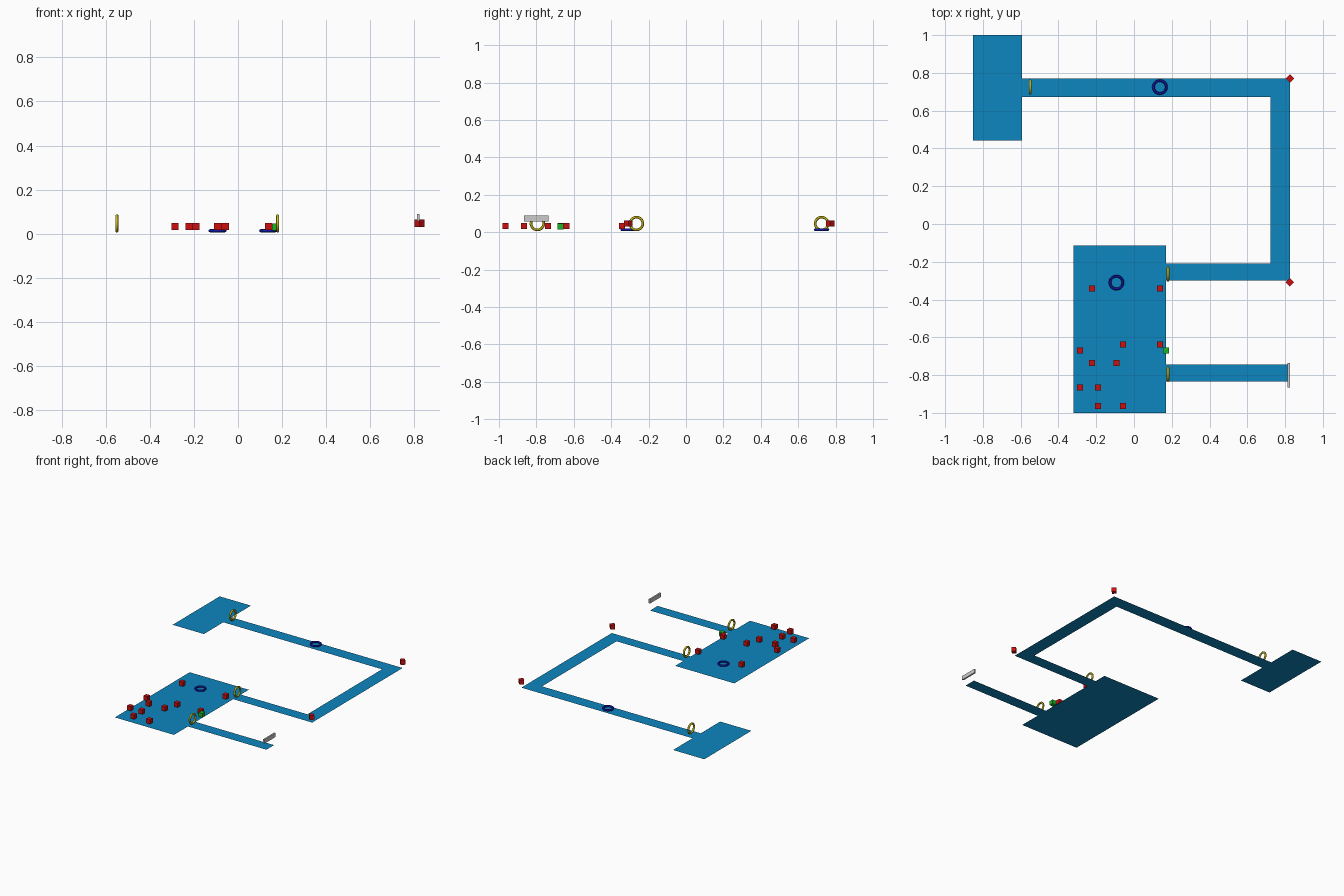
import bpy, bmesh
from math import pi

if "Cube" in bpy.data.objects:
    bpy.data.objects.remove(bpy.data.objects["Cube"])


def material(name, rgb):
    m = bpy.data.materials.new(name)
    m.diffuse_color = (*rgb, 1)
    m.use_nodes = True
    m.node_tree.nodes["Principled BSDF"].inputs["Base Color"].default_value = m.diffuse_color
    return m


floor_mat = material("floor_blue", (0.004, 0.24, 0.52))
red = material("red", (0.6, 0.005, 0.005))
green = material("green", (0.01, 0.45, 0.02))
gold = material("gold", (0.6, 0.5, 0.01))
navy = material("navy", (0.005, 0.008, 0.42))


def block(name, loc, size, mat=None, turn=0):
    bpy.ops.mesh.primitive_cube_add(size=1, location=loc, rotation=(0, 0, turn))
    ob = bpy.context.object
    ob.name = name
    ob.scale = size
    if mat:
        ob.data.materials.append(mat)


def ring(name, loc, mat, rot=(0, 0, 0)):
    bpy.ops.mesh.primitive_torus_add(location=loc, rotation=rot, major_segments=48,
                                     minor_segments=12, major_radius=0.034, minor_radius=0.007)
    ob = bpy.context.object
    ob.name = name
    ob.data.materials.append(mat)
    bpy.ops.object.shade_smooth_by_angle()


# Flat floor: two rooms, a winding corridor and an exit corridor in one outline
outline = [
    (-0.32, -1.0), (0.17, -1.0), (0.17, -0.835), (0.82, -0.835), (0.82, -0.745),
    (0.17, -0.745), (0.17, -0.30), (0.825, -0.30), (0.825, 0.77), (-0.593, 0.77),
    (-0.593, 1.0), (-0.852, 1.0), (-0.852, 0.443), (-0.593, 0.443), (-0.593, 0.673),
    (0.722, 0.673), (0.722, -0.21), (0.17, -0.21), (0.17, -0.115), (-0.32, -0.115)]
bm = bmesh.new()
bm.faces.new([bm.verts.new((x, y, 0)) for x, y in outline])
mesh = bpy.data.meshes.new("floor")
bm.to_mesh(mesh)
bm.free()
mesh.materials.append(floor_mat)
bpy.context.collection.objects.link(bpy.data.objects.new("floor", mesh))

# Upright rings at the doorways
for x, y in [(-0.55, 0.725), (0.18, -0.265), (0.18, -0.795)]:
    ring("door_ring", (x, y, 0.046), gold, (0, pi / 2, 0))

# Rings lying on the floor
for x, y in [(0.137, 0.725), (-0.093, -0.31)]:
    ring("floor_ring", (x, y, 0.013), navy)

# Room cubes
for x, y in [(-0.222, -0.342), (0.138, -0.342), (-0.058, -0.638), (0.138, -0.638),
             (-0.286, -0.67), (-0.222, -0.737), (-0.092, -0.737), (-0.286, -0.866),
             (-0.19, -0.866), (-0.19, -0.964), (-0.058, -0.964)]:
    block("red_cube", (x, y, 0.032), (0.032,) * 3, red)
block("green_cube", (0.17, -0.67, 0.029), (0.032,) * 3, green)

# Turned cubes at the corridor corners
for y in (0.77, -0.308):
    block("corner_cube", (0.825, y, 0.047), (0.032,) * 3, red, pi / 4)

# Plain sign plate at the end of the exit corridor
block("sign_plate", (0.819, -0.80, 0.073), (0.012, 0.13, 0.03))
